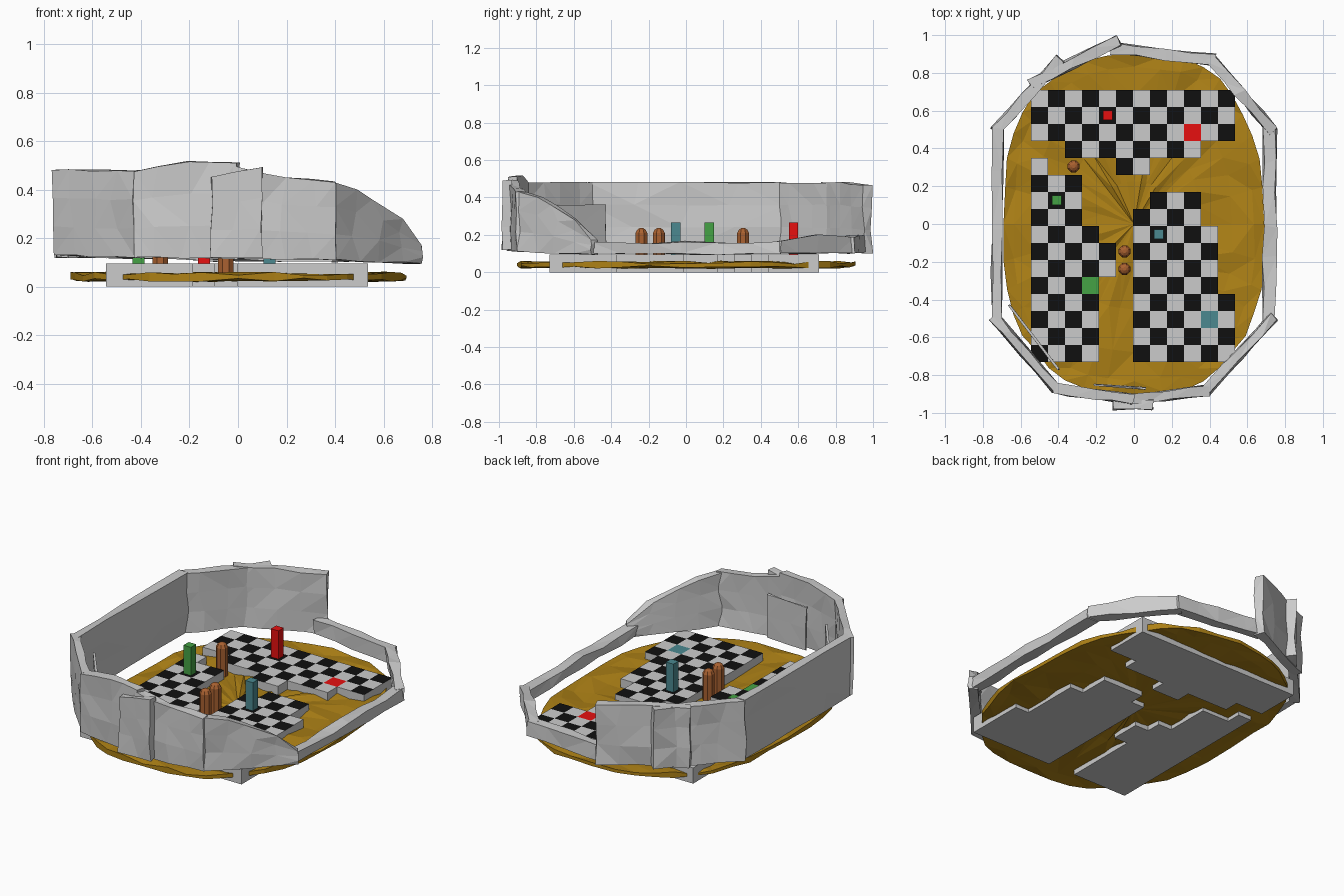
import bpy, bmesh, math, random
from mathutils import Vector

if "Cube" in bpy.data.objects:
    bpy.data.objects.remove(bpy.data.objects["Cube"])

random.seed(4)
T, X0, Y0 = 0.09, -0.545, -0.73   # tile size and board origin


def mat(name, *rgb):
    m = bpy.data.materials.new(name)
    m.diffuse_color = (*rgb, 1)
    m.use_nodes = True
    m.node_tree.nodes["Principled BSDF"].inputs["Base Color"].default_value = m.diffuse_color
    return m


GREY = mat("grey", 0.8, 0.8, 0.8)
BLACK = mat("black", 0.005, 0.005, 0.005)
RED = mat("red", 0.8, 0.005, 0.005)
GREEN = mat("green", 0.06, 0.36, 0.06)
TEAL = mat("teal", 0.07, 0.25, 0.28)
EARTH = mat("earth", 0.42, 0.22, 0.008)
WOOD = mat("wood", 0.4, 0.12, 0.03)


def finish(bm, name, *mats):
    bmesh.ops.recalc_face_normals(bm, faces=bm.faces)
    me = bpy.data.meshes.new(name)
    bm.to_mesh(me)
    bm.free()
    for m in mats:
        me.materials.append(m)
    ob = bpy.data.objects.new(name, me)
    bpy.context.collection.objects.link(ob)
    return ob


def jit(a):
    return random.uniform(-a, a)


# Checkered boards: {row: (first column, last column)}, goal = (col, row, material)
def board(name, rows, goal):
    bm = bmesh.new()
    cells = {(c, r) for r, (a, b) in rows.items() for c in range(a, b + 1)}
    cache = {}

    def v(c, r, z):
        if (c, r, z) not in cache:
            cache[c, r, z] = bm.verts.new((X0 + c * T, Y0 + r * T, z))
        return cache[c, r, z]

    for c, r in sorted(cells):
        q = [(c, r), (c + 1, r), (c + 1, r + 1), (c, r + 1)]
        top = bm.faces.new([v(*p, 0.095) for p in q])
        top.material_index = 2 if (c, r) == goal[:2] else int((c + r) % 2 == 0)
        bm.faces.new([v(*p, 0.0) for p in reversed(q)])
        for i, (dc, dr) in enumerate([(0, -1), (1, 0), (0, 1), (-1, 0)]):
            if (c + dc, r + dr) not in cells:
                a, b = q[i], q[(i + 1) % 4]
                bm.faces.new([v(*a, 0), v(*b, 0), v(*b, 0.095), v(*a, 0.095)])
    finish(bm, name, GREY, BLACK, goal[2])


board("back_board", {15: (0, 11), 14: (0, 11), 13: (0, 11), 12: (2, 9), 11: (5, 6)}, (9, 13, RED))
board("left_board", {11: (0, 0), 10: (0, 2), 9: (0, 2), 8: (0, 2), 7: (0, 3), 6: (0, 4), 5: (0, 4),
                     **{r: (0, 3) for r in range(5)}}, (3, 4, GREEN))
board("right_board", {9: (7, 9), 8: (6, 9), **{r: (6, 10) for r in range(4, 8)},
                      **{r: (6, 11) for r in range(4)}}, (10, 2, TEAL))


# Game pieces: square pillars standing on their tiles
def pillar(name, col, row, m):
    bm = bmesh.new()
    bmesh.ops.create_cube(bm, size=1)
    bmesh.ops.scale(bm, vec=(0.05, 0.05, 0.175), verts=bm.verts)
    bmesh.ops.translate(bm, vec=(X0 + (col + .5) * T, Y0 + (row + .5) * T, 0.178), verts=bm.verts)
    finish(bm, name, m)


pillar("red_piece", 4, 14, RED)
pillar("green_piece", 1, 9, GREEN)
pillar("teal_piece", 7, 7, TEAL)

# Wooden posts with rounded tops
for i, (x, y) in enumerate([(-0.32, 0.305), (-0.05, -0.145), (-0.05, -0.238)]):
    bm = bmesh.new()
    rings = [[bm.verts.new((x + r * math.cos(k * math.pi / 4 + .39), y + r * math.sin(k * math.pi / 4 + .39), z))
              for k in range(8)] for z, r in [(0.03, 0.034), (0.21, 0.034), (0.228, 0.024), (0.236, 0.01)]]
    for a, b in zip(rings, rings[1:]):
        for k in range(8):
            bm.faces.new([a[k], a[(k + 1) % 8], b[(k + 1) % 8], b[k]])
    bm.faces.new(rings[0])
    bm.faces.new(rings[-1])
    finish(bm, f"wooden_post_{i + 1}", WOOD)


# Uneven ground slab: ragged rounded outline, rings above and below
def ground():
    bm = bmesh.new()
    n, e = 40, 0.82
    outline = []
    for k in range(n):
        c, s = math.cos(k * 2 * math.pi / n), math.sin(k * 2 * math.pi / n)
        f = 1 + jit(0.015)
        outline.append((0.695 * f * math.copysign(abs(c) ** e, c), 0.905 * f * math.copysign(abs(s) ** e, s)))

    def ring(f, z, a):
        return [bm.verts.new((x * f, y * f, z + jit(a))) for x, y in outline]

    rings = [ring(f, 0.05, 0.012) for f in (0.25, 0.5, 0.75, 0.92)]
    rings += [ring(1, 0.053, 0.009), ring(1.0, 0.028, 0.009)]
    rings += [ring(f, 0.026, 0.008) for f in (0.92, 0.7, 0.4)]
    for a, b in zip(rings, rings[1:]):
        for k in range(n):
            bm.faces.new([a[k], a[(k + 1) % n], b[(k + 1) % n], b[k]])
    for rg, z in ((rings[0], 0.05), (rings[-1], 0.026)):
        mid = bm.verts.new((0, 0, z))
        for k in range(n):
            bm.faces.new([rg[k], rg[(k + 1) % n], mid])
    bmesh.ops.triangulate(bm, faces=bm.faces)
    finish(bm, "ground", EARTH)


ground()


# Chipped stone wall slab between two plan points; tops and bottoms are height lists along it
def slab(name, p, q, bots, tops, thick=0.05, nu=4, nv=3, rough=0.008):
    bm = bmesh.new()
    p, q = Vector(p), Vector(q)
    d = (q - p).normalized()
    nrm = Vector((d.y, -d.x))

    def lerp(vals, t):
        s = t * (len(vals) - 1)
        i = min(int(s), len(vals) - 2)
        return vals[i] + (vals[i + 1] - vals[i]) * (s - i)

    sheets = []
    for side in (-0.5, 0.5):
        g = []
        for i in range(nu + 1):
            t = i / nu
            b, h = lerp(bots, t), lerp(tops, t)
            col = []
            for j in range(nv + 1):
                inner = 0 < i < nu
                xy = p.lerp(q, t) + nrm * (side * thick + jit(rough)) + d * (jit(0.03) if inner else jit(0.006))
                col.append(bm.verts.new((xy.x, xy.y, b + (h - b) * j / nv + jit(0.004))))
            g.append(col)
        sheets.append(g)
    A, B = sheets
    for g in sheets:
        for i in range(nu):
            for j in range(nv):
                bm.faces.new([g[i][j], g[i + 1][j], g[i + 1][j + 1], g[i][j + 1]])
    for i in range(nu):
        for j in (0, nv):
            bm.faces.new([A[i][j], A[i + 1][j], B[i + 1][j], B[i][j]])
    for j in range(nv):
        for i in (0, nu):
            bm.faces.new([A[i][j], A[i][j + 1], B[i][j + 1], B[i][j]])
    bmesh.ops.triangulate(bm, faces=bm.faces)
    finish(bm, name)


# Tall walls
slab("left_wall", (-0.73, -0.52), (-0.72, 0.51), [.12, .12], [.48, .48])
slab("back_left_wall", (-0.735, 0.49), (-0.39, 0.875), [.12, .12], [.48, .48])
slab("back_wall", (-0.55, 0.74), (-0.08, 0.97), [.12, .105], [.48, .48, .465], 0.055)
slab("front_left_wall", (-0.745, -0.49), (-0.41, -0.875), [.13, .12], [.48, .48])
slab("front_wall_left", (-0.43, -0.87), (0.0, -0.93), [.12, .115], [.475, .515, .51])
slab("front_wall_right", (-0.02, -0.93), (0.40, -0.88), [.115, .11], [.50, .45, .43])
slab("front_right_wall", (0.38, -0.885), (0.74, -0.49), [.11, .095], [.435, .39, .32, .17])

# Loose slabs on the front walls
slab("front_outer_slab", (-0.11, -0.955), (0.10, -0.955), [.12, .12], [.45, .49], 0.05, 2)
slab("front_inner_slab", (-0.21, -0.852), (0.06, -0.87), [.12, .12], [.38, .38], 0.012, 2, 2, 0.002)
slab("corner_inner_slab", (-0.66, -0.43), (-0.40, -0.77), [.12, .12], [.36, .36], 0.012, 2, 2, 0.002)

# Low broken walls
slab("back_right_low_wall", (-0.12, 0.93), (0.43, 0.87), [.11, .1], [.2, .19], 0.055, 4, 1)
slab("back_corner_low_wall", (0.40, 0.885), (0.74, 0.49), [.1, .1], [.19, .2, .165], 0.055, 4, 1)
slab("right_low_wall", (0.72, 0.51), (0.72, -0.52), [.095, .1], [.165, .15, .165, .15, .165], 0.065, 6, 1, 0.012)
